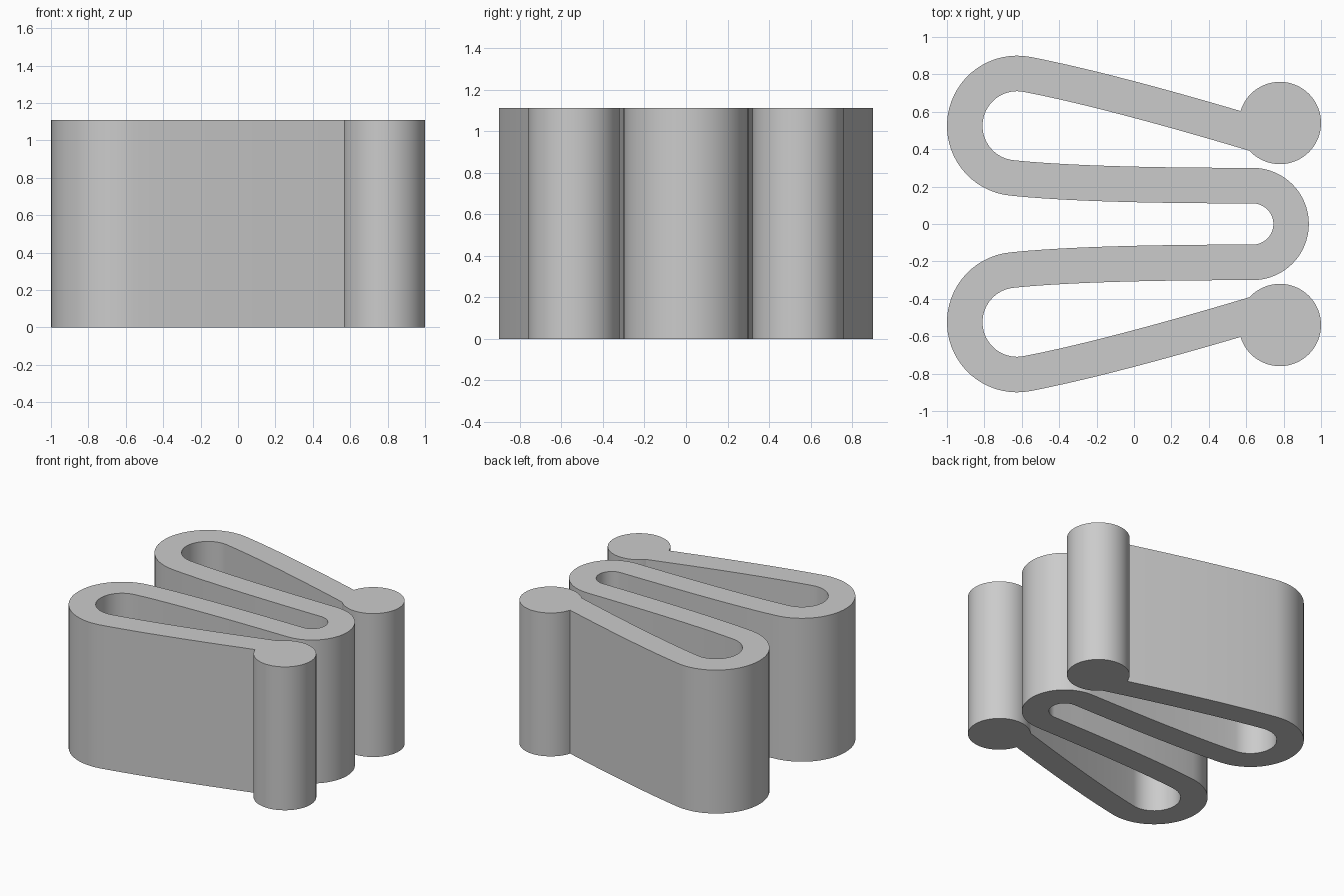
import bpy, bmesh
from math import sin, cos, radians
from mathutils import Vector

HEIGHT = 1.11
HALF_THICK = 0.095

cube = bpy.data.objects.get("Cube")
if cube:
    bpy.data.objects.remove(cube, do_unlink=True)

grey = bpy.data.materials.new("plain grey")
grey.use_nodes = True
COLOUR = (0.6, 0.6, 0.6, 1)
grey.diffuse_color = COLOUR
grey.node_tree.nodes["Principled BSDF"].inputs["Base Color"].default_value = COLOUR


def arc(cx, cy, r, start, end, steps):
    angles = [radians(start + (end - start) * i / steps) for i in range(steps + 1)]
    return [Vector((cx + r * cos(a), cy + r * sin(a))) for a in angles]


def bow(a, b, c, steps=10):
    """Gently bowed arm from a to c, steered by b; end points left out at a."""
    a, b, c = Vector(a), Vector(b), Vector(c)
    ts = [i / steps for i in range(1, steps + 1)]
    return [a * (1 - t) ** 2 + b * 2 * t * (1 - t) + c * t * t for t in ts]


def extrude_outline(name, outline):
    bm = bmesh.new()
    face = bm.faces.new([bm.verts.new((p.x, p.y, 0)) for p in outline])
    top = bmesh.ops.extrude_face_region(bm, geom=[face])["geom"]
    for v in top:
        if isinstance(v, bmesh.types.BMVert):
            v.co.z = HEIGHT
    bmesh.ops.recalc_face_normals(bm, faces=bm.faces)
    mesh = bpy.data.meshes.new(name)
    bm.to_mesh(mesh)
    bm.free()
    mesh.materials.append(grey)
    obj = bpy.data.objects.new(name, mesh)
    bpy.context.collection.objects.link(obj)
    return obj


# Centre line of the back half: outer arm, large bend, inner arm, half of middle bend
bend = arc(-0.625, 0.525, 0.28, 79, 264, 32)
outer_arm = bow(bend[0], (-0.123, 0.713), (0.68, 0.472))
inner_arm = bow(bend[-1], (-0.26, 0.205), (0.635, 0.205))
half = outer_arm[::-1] + bend + inner_arm + arc(0.635, 0, 0.205, 90, 0, 16)[1:]
path = half + [Vector((p.x, -p.y)) for p in reversed(half[:-1])]

# Thicken the centre line into a ribbon
left, right = [], []
for i, p in enumerate(path):
    d = (path[min(i + 1, len(path) - 1)] - path[max(i - 1, 0)]).normalized()
    n = Vector((-d.y, d.x)) * HALF_THICK
    left.append(p + n)
    right.append(p - n)
spring = extrude_outline("folded_spring", left + right[::-1])

# Round posts fused onto both free ends
bpy.context.view_layer.objects.active = spring
for side in (1, -1):
    post = extrude_outline("end_post", arc(0.78, 0.54 * side, 0.22, 0, 360, 64)[:-1])
    union = spring.modifiers.new("join post", "BOOLEAN")
    union.operation = "UNION"
    union.solver = "EXACT"
    union.object = post
    bpy.ops.object.modifier_apply(modifier=union.name)
    bpy.data.objects.remove(post, do_unlink=True)

for o in bpy.context.selected_objects:
    o.select_set(False)
spring.select_set(True)
bpy.ops.object.shade_smooth_by_angle(angle=radians(30))
